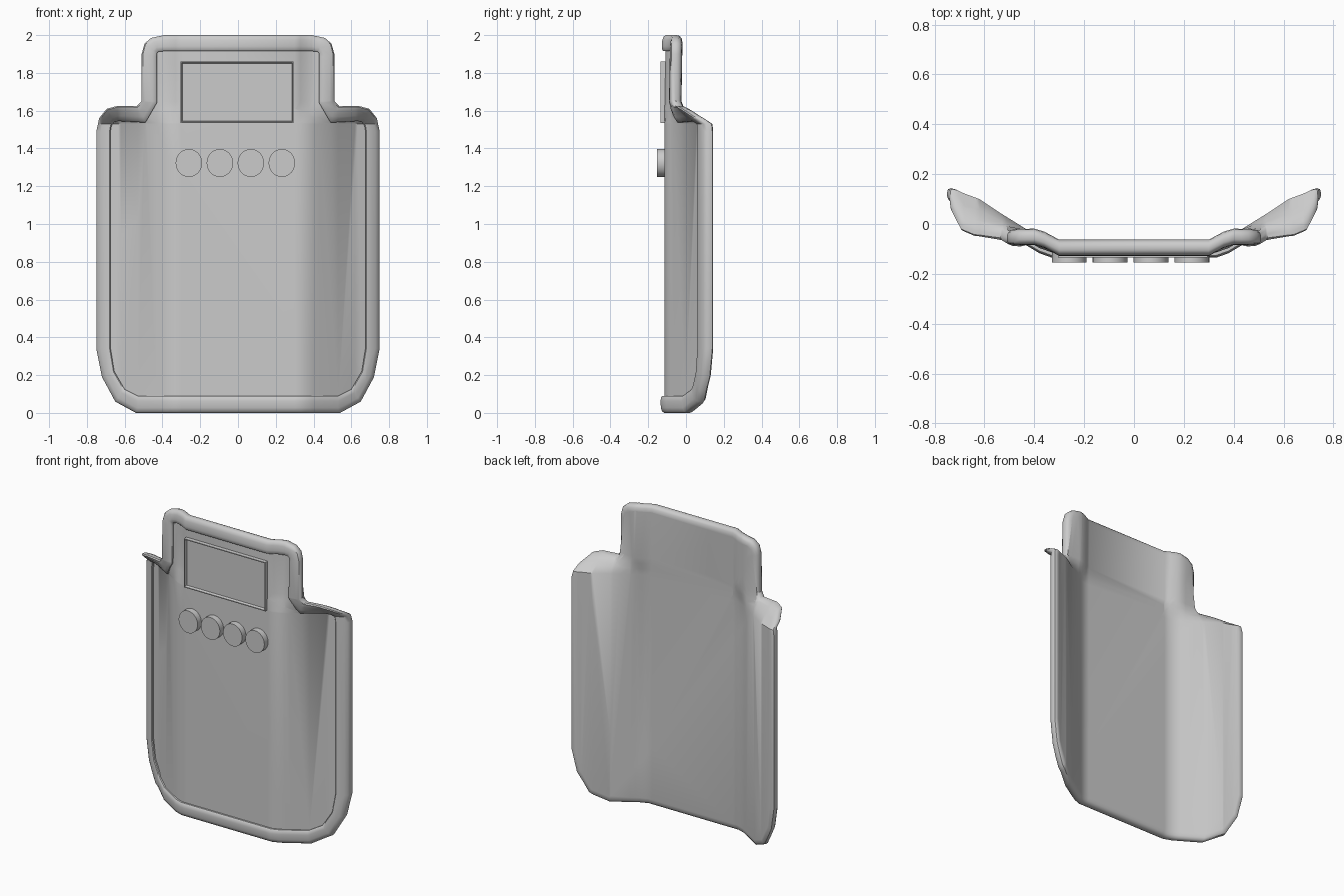
import bpy, bmesh, math
from mathutils import Vector

if "Cube" in bpy.data.objects:
    bpy.data.objects.remove(bpy.data.objects["Cube"])


def interp(pts, v):
    for (a, fa), (b, fb) in zip(pts, pts[1:]):
        if v <= b:
            return fa + (fb - fa) * max(0, v - a) / (b - a)
    return pts[-1][1]


# Back-surface depth across x: body with swept wings, and flatter upper tab
BODY = [(0, -.07), (.33, -.07), (.38, -.052), (.43, -.022), (.53, .04), (.62, .1), (.68, .122), (.75, .155)]
TAB = [(0, -.07), (.30, -.07), (.36, -.038), (.40, -.026), (.52, -.028)]


def bend(x, z):
    k = min(1, max(0, (z - 1.53) / .12))
    lean = .008 * max(0, z - 1.53) / .47
    return interp(BODY, abs(x)) * (1 - k) + (interp(TAB, abs(x)) + lean) * k


def finish(bm, name, angle=40):
    bmesh.ops.recalc_face_normals(bm, faces=bm.faces)
    me = bpy.data.meshes.new(name)
    bm.to_mesh(me)
    bm.free()
    ob = bpy.data.objects.new(name, me)
    bpy.context.collection.objects.link(ob)
    bpy.ops.object.select_all(action='DESELECT')
    ob.select_set(True)
    bpy.context.view_layer.objects.active = ob
    bpy.ops.object.shade_smooth_by_angle(angle=math.radians(angle))
    return ob


# Matching half outlines (x, z): outer edge and inner edge of the rim
OUTER = [(.54, 0), (.65, .06), (.72, .19), (.75, .34), (.75, 1.49), (.735, 1.56), (.695, 1.61),
         (.64, 1.625), (.535, 1.625), (.51, 1.65), (.51, 1.90), (.495, 1.955), (.46, 1.985), (.39, 2)]
INNER = [(.53, .09), (.60, .125), (.655, .22), (.675, .345), (.675, 1.49), (.67, 1.52), (.655, 1.54),
         (.635, 1.545), (.49, 1.537), (.43, 1.64), (.43, 1.885), (.428, 1.905), (.42, 1.913), (.39, 1.915)]


def full(half):
    return half + [(-x, z) for x, z in reversed(half)]


# Plate with raised rim: sweep a rim section (inward fraction, depth) round the outline
SECTION = [(.45, 0), (.2, .004), (.05, .014), (0, .028), (0, .044), (.08, .056),
           (.3, .063), (.7, .065), (.93, .062), (1, .056), (1, .044)]
bm = bmesh.new()
rings = []
for t, d in SECTION:
    rings.append([bm.verts.new((ox + (ix - ox) * t, -d, oz + (iz - oz) * t))
                  for (ox, oz), (ix, iz) in zip(full(OUTER), full(INNER))])
n = len(rings[0])
for a, b in zip(rings, rings[1:]):
    for i in range(n):
        j = (i + 1) % n
        bm.faces.new((a[i], a[j], b[j], b[i]))
bm.faces.new(rings[0])
bm.faces.new(rings[-1])

# Triangulate concave caps, slice at the bend lines, then bend
bmesh.ops.triangulate(bm, faces=[f for f in bm.faces if len(f.verts) > 4])
cuts = [((s * x, 0, 0), (1, 0, 0)) for s in (1, -1) for x in (.30, .33, .36, .38, .40, .43, .53, .62, .68)]
cuts += [((0, 0, z), (0, 0, 1)) for z in (1.53, 1.57, 1.61, 1.65)]
for co, no in cuts:
    bmesh.ops.bisect_plane(bm, geom=bm.verts[:] + bm.edges[:] + bm.faces[:], dist=1e-5,
                           plane_co=co, plane_no=no)
for v in bm.verts:
    v.co.y += bend(v.co.x, v.co.z)
finish(bm, "curved_plate")

# Screen frame with recessed display
bm = bmesh.new()
bmesh.ops.create_cube(bm, size=1)
for v in bm.verts:
    v.co = Vector((-.005 + v.co.x * .60, -.1125 + v.co.y * .045, 1.6975 + v.co.z * .325))
front = min(bm.faces, key=lambda f: f.calc_center_median().y)
bmesh.ops.inset_region(bm, faces=[front], thickness=.008)
bmesh.ops.inset_region(bm, faces=[front], thickness=.006, depth=-.018)
finish(bm, "screen", 20)

# Row of four buttons
for i in range(4):
    bm = bmesh.new()
    bmesh.ops.create_cone(bm, cap_ends=True, segments=32, radius1=1, radius2=1, depth=1)
    for v in bm.verts:
        x, y, z = v.co
        v.co = (-.26 + i * .164 + x * .07, -.13 + z * .048, 1.323 + y * .074)
    finish(bm, f"button_{i + 1}")
